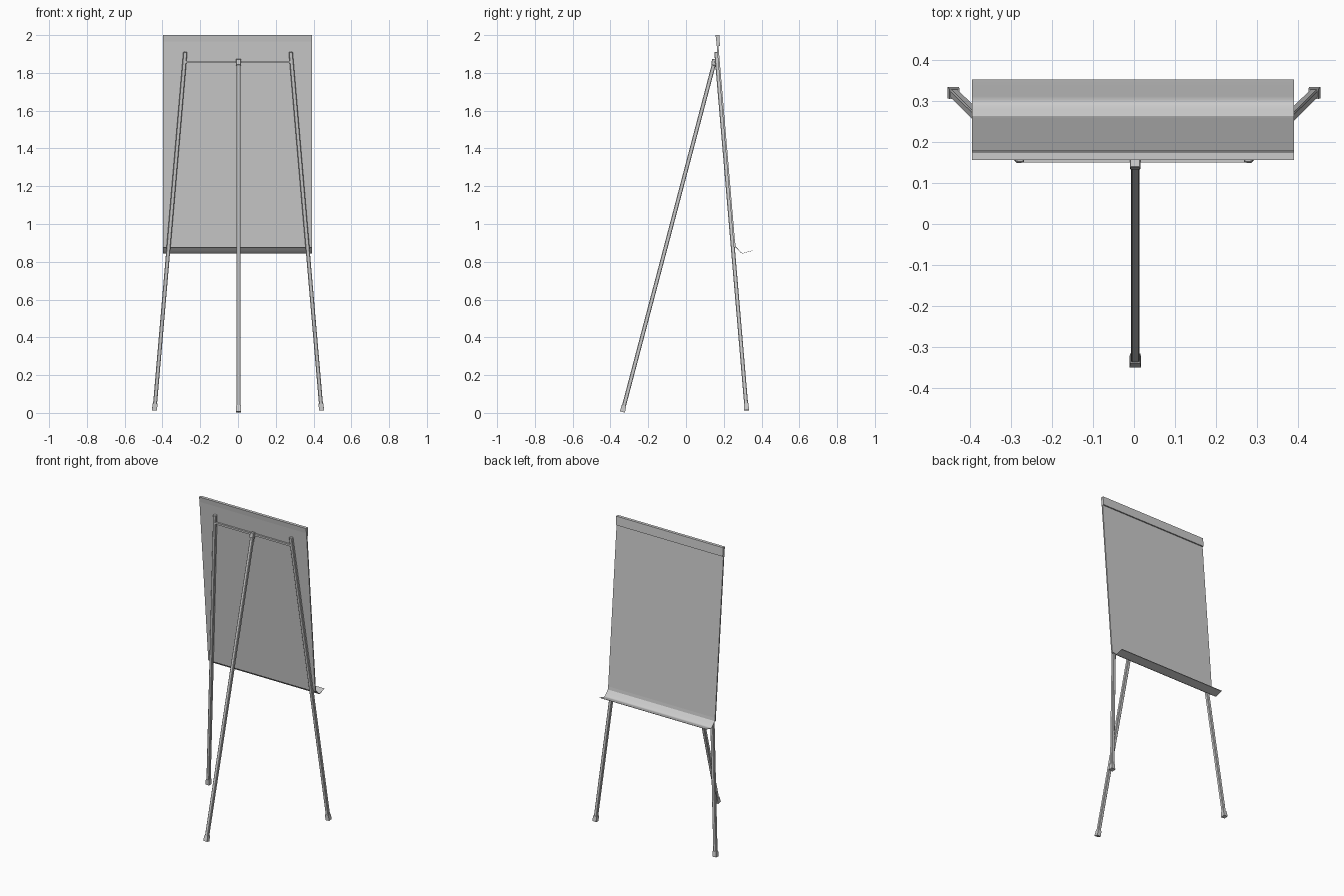
import bpy, bmesh
from mathutils import Vector

if "Cube" in bpy.data.objects:
    bpy.data.objects.remove(bpy.data.objects["Cube"])


def make_object(name, bm):
    bmesh.ops.recalc_face_normals(bm, faces=bm.faces)
    me = bpy.data.meshes.new(name)
    bm.to_mesh(me)
    bm.free()
    ob = bpy.data.objects.new(name, me)
    bpy.context.collection.objects.link(ob)
    return ob


def bar(name, p0, p1, w0, w1=None, bevel=0.0):
    """Square bar from p0 to p1, tapering from width w0 to w1."""
    w1 = w0 if w1 is None else w1
    p0, p1 = Vector(p0), Vector(p1)
    d = (p1 - p0).normalized()
    ref = Vector((0, 1, 0)) if abs(d.x) > 0.9 else Vector((1, 0, 0))
    u = (ref - d * ref.dot(d)).normalized()
    v = d.cross(u)
    bm = bmesh.new()
    rings = []
    for p, w in ((p0, w0), (p1, w1)):
        rings.append([bm.verts.new(p + (u * a + v * b) * w / 2)
                      for a, b in ((-1, -1), (1, -1), (1, 1), (-1, 1))])
    bm.faces.new(rings[0])
    bm.faces.new(rings[1])
    for i in range(4):
        j = (i + 1) % 4
        bm.faces.new((rings[0][i], rings[0][j], rings[1][j], rings[1][i]))
    ob = make_object(name, bm)
    if bevel:
        m = ob.modifiers.new("bevel", 'BEVEL')
        m.width, m.segments = bevel, 1
    return ob


def extrude_x(name, profile, x0, x1):
    """Closed (y, z) profile swept along x."""
    bm = bmesh.new()
    a = [bm.verts.new((x0, y, z)) for y, z in profile]
    b = [bm.verts.new((x1, y, z)) for y, z in profile]
    n = len(a)
    bm.faces.new(a)
    bm.faces.new(b)
    for i in range(n):
        j = (i + 1) % n
        bm.faces.new((a[i], a[j], b[j], b[i]))
    return make_object(name, bm)


def leg_with_foot(name, foot, top):
    foot, top = Vector(foot), Vector(top)
    d = (top - foot).normalized()
    bar(name, foot + d * 0.005, top, 0.021, bevel=0.003)
    bar(name + "_foot", foot, foot + d * 0.036, 0.028, 0.024)


X0, X1 = -0.396, 0.391

# front legs, one per side
for s, side in ((-1, "left"), (1, "right")):
    leg_with_foot(f"front_leg_{side}", (s * 0.442, 0.321, 0.014),
                  (s * 0.279, 0.160, 1.911))

# back leg, hinge block and crossbar
leg_with_foot("back_leg", (0.003, -0.337, 0.005), (0.003, 0.150, 1.855))
bar("hinge_block", (0.003, 0.146, 1.840), (0.003, 0.151, 1.872), 0.026, bevel=0.002)
bar("crossbar", (-0.28, 0.157, 1.858), (0.28, 0.157, 1.858), 0.012)

# leaning board
extrude_x("board", [(0.158, 1.998), (0.167, 1.998), (0.262, 0.875), (0.253, 0.875)], X0, X1)

# paper clamp strip along the top
extrude_x("paper_clamp", [(0.156, 2.0), (0.176, 2.0), (0.180, 1.942), (0.164, 1.942)], X0, X1)

# pen tray: thin curved lip
path = [(0.261, 0.900), (0.264, 0.880), (0.278, 0.865), (0.290, 0.852),
        (0.296, 0.848), (0.303, 0.847), (0.312, 0.849), (0.332, 0.855), (0.353, 0.860)]
under = [(y - 0.002, z - 0.0025) for y, z in reversed(path)]
tray = extrude_x("pen_tray", path + under, X0, X1)
bpy.context.view_layer.objects.active = tray
tray.select_set(True)
bpy.ops.object.shade_smooth_by_angle(angle=0.5)
